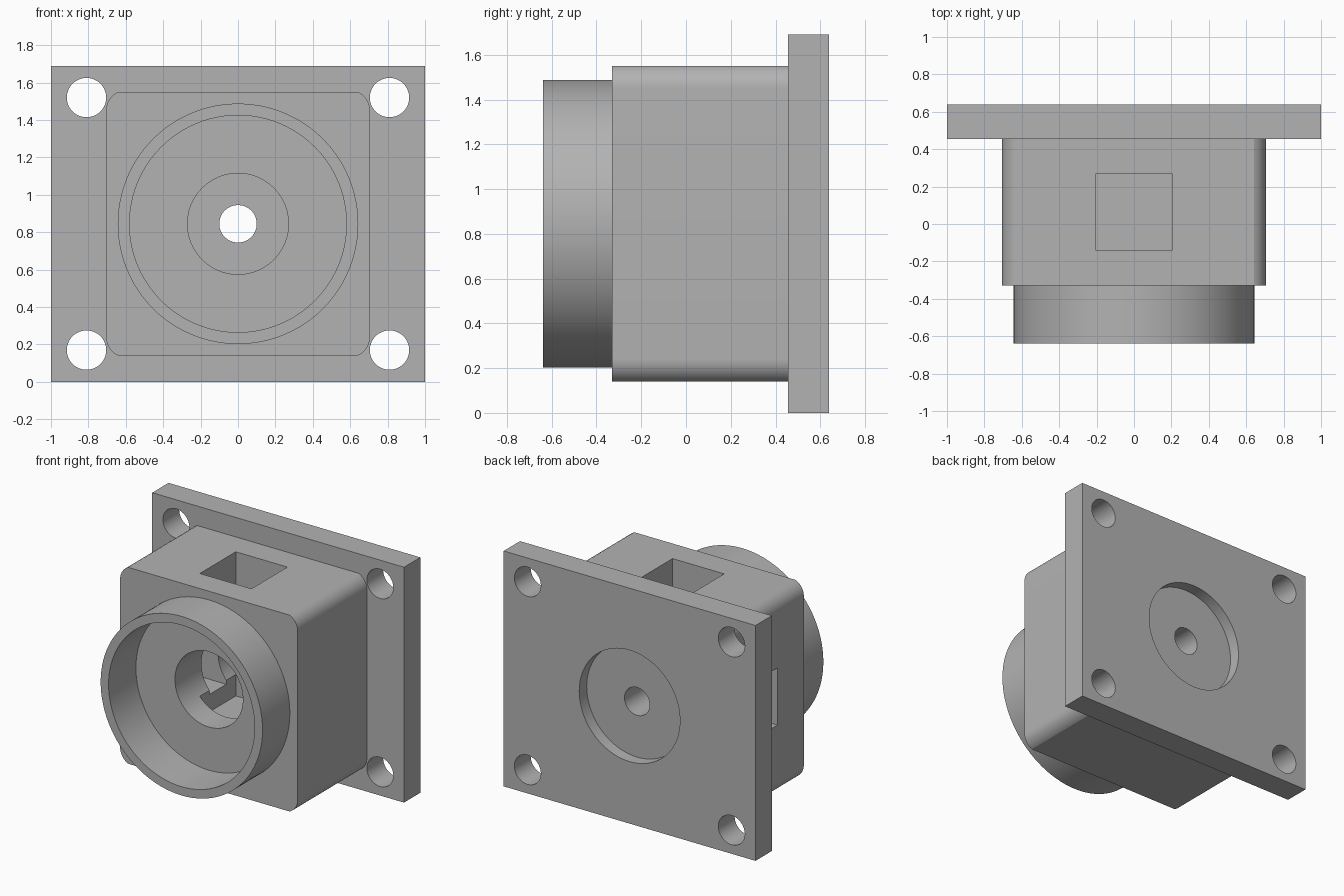
import bpy, bmesh, math
from mathutils import Matrix, Vector

cube = bpy.data.objects.get("Cube")
if cube:
    bpy.data.objects.remove(cube, do_unlink=True)

MID = 0.845                      # height of the main axis
BACK, SEAT, FACE, LIP = 0.64, 0.455, -0.33, -0.64

grey = bpy.data.materials.new("cast_grey")
grey.use_nodes = True
grey.diffuse_color = (0.45, 0.45, 0.45, 1)
grey.node_tree.nodes["Principled BSDF"].inputs["Base Color"].default_value = grey.diffuse_color


def prism(name, outline, y0, y1):
    """Extrude an (x, z) outline from y0 to y1."""
    bm = bmesh.new()
    face = bm.faces.new([bm.verts.new((x, y0, z)) for x, z in outline])
    new = bmesh.ops.extrude_face_region(bm, geom=[face])["geom"]
    verts = [v for v in new if isinstance(v, bmesh.types.BMVert)]
    bmesh.ops.translate(bm, verts=verts, vec=(0, y1 - y0, 0))
    bmesh.ops.recalc_face_normals(bm, faces=bm.faces)
    mesh = bpy.data.meshes.new(name)
    bm.to_mesh(mesh)
    bm.free()
    mesh.materials.append(grey)
    obj = bpy.data.objects.new(name, mesh)
    bpy.context.collection.objects.link(obj)
    return obj


def circle(r, x=0, z=MID, n=96):
    return [(x + r * math.cos(math.tau * i / n), z + r * math.sin(math.tau * i / n)) for i in range(n)]


def rect(x0, x1, z0, z1):
    return [(x0, z0), (x1, z0), (x1, z1), (x0, z1)]


def cut(obj, *cutters):
    """Subtract each cutter from the part and discard it."""
    for c in cutters:
        mod = obj.modifiers.new("cut", "BOOLEAN")
        mod.operation, mod.solver, mod.object = "DIFFERENCE", "EXACT", c
        bpy.context.view_layer.objects.active = obj
        bpy.ops.object.modifier_apply(modifier=mod.name)
        bpy.data.objects.remove(c, do_unlink=True)


# Mounting plate with corner holes, rear recess and centre hole
plate = prism("mounting_plate", rect(-1, 1, 0, 2 * MID), SEAT, BACK)
for sx in (-1, 1):
    for sz in (-1, 1):
        cut(plate, prism("bolt_hole", circle(0.105, sx * 0.81, MID + sz * 0.675), 0.3, 0.8))
cut(plate, prism("rear_recess", circle(0.4), 0.555, 0.8),
    prism("centre_hole", circle(0.1), 0.3, 0.8))

# Body block: sides round into the flat top and bottom
half, radius, sweep = 0.705, 0.109, math.radians(66)
arc = [(half - radius + radius * math.cos(sweep * i / 10),
        half - radius * math.sin(sweep) + radius * math.sin(sweep * i / 10)) for i in range(11)]
quarter = arc + [(-x, z) for x, z in reversed(arc)]
outline = quarter + [(-x, -z) for x, z in quarter]
body = prism("body_block", [(x, z + MID) for x, z in outline], FACE, SEAT)
cut(body, prism("bore", circle(0.27), -0.5, 0.27),
    prism("centre_hole", circle(0.1), 0.1, 0.6),
    prism("top_pocket", rect(-0.205, 0.205, 0.515, 1.8), -0.14, 0.268),
    prism("side_slot", rect(-0.9, 0, MID - 0.205, MID + 0.205), -0.03, 0.16))

# Front collar
collar = prism("front_collar", circle(0.643), LIP, FACE)
cut(collar, prism("collar_bore", circle(0.58), -0.8, 0))

# Smooth the round walls, keep the edges crisp
bpy.ops.object.select_all(action="DESELECT")
for part in (plate, body, collar):
    part.select_set(True)
bpy.context.view_layer.objects.active = body
bpy.ops.object.shade_smooth_by_angle(angle=math.radians(20))
